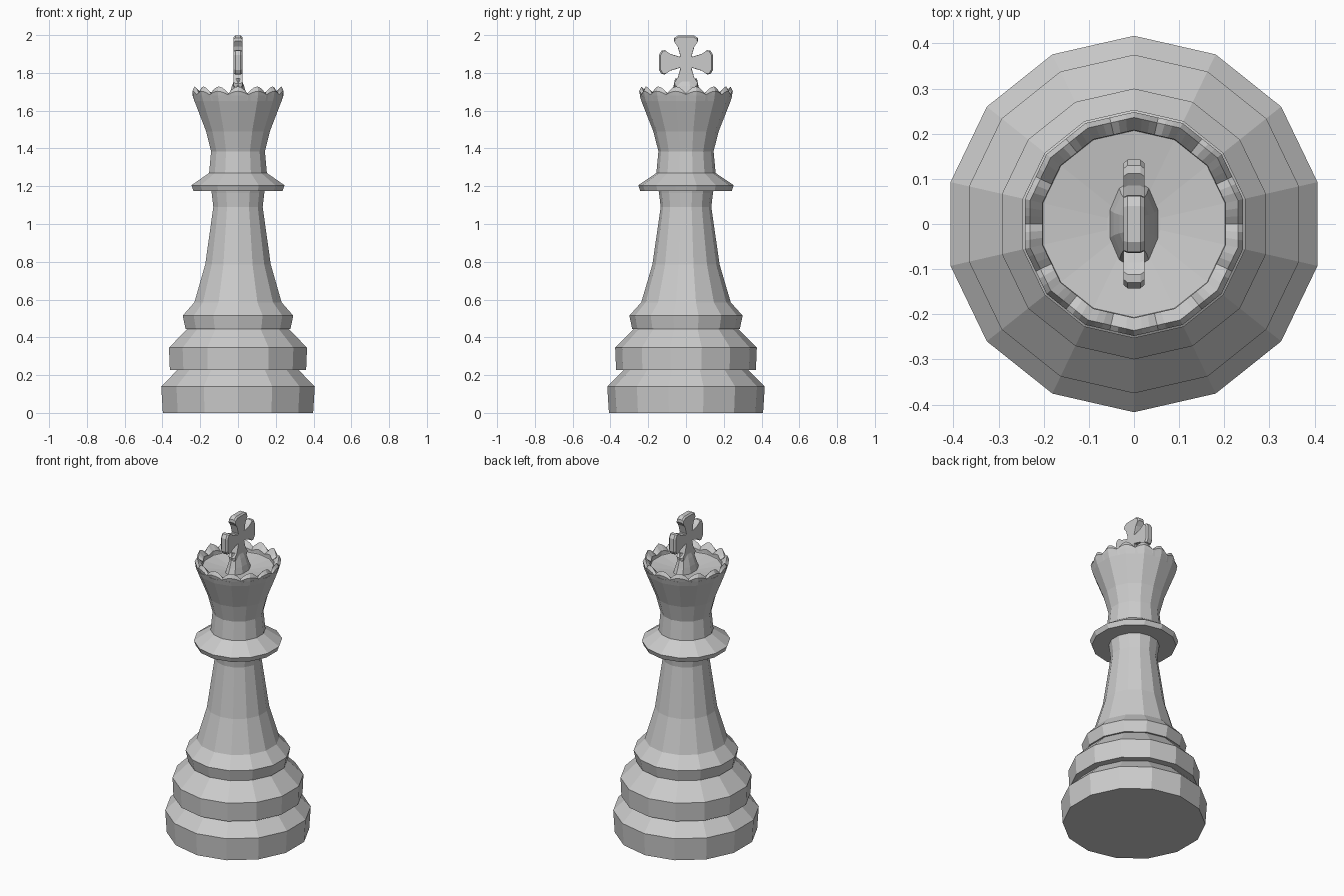
import bpy, bmesh, math

if "Cube" in bpy.data.objects:
    bpy.data.objects.remove(bpy.data.objects["Cube"])

SIDES = 14


def finish(name, bm):
    bmesh.ops.recalc_face_normals(bm, faces=bm.faces)
    me = bpy.data.meshes.new(name)
    bm.to_mesh(me)
    bm.free()
    ob = bpy.data.objects.new(name, me)
    bpy.context.collection.objects.link(ob)
    return ob


def loft(name, rings, cap_start=True, cap_end=True):
    """Skin a list of point rings, optionally capping both ends."""
    bm = bmesh.new()
    loops = [[bm.verts.new(p) for p in ring] for ring in rings]
    n = len(loops[0])
    for a, b in zip(loops, loops[1:]):
        for i in range(n):
            j = (i + 1) % n
            bm.faces.new((a[i], a[j], b[j], b[i]))
    if cap_start:
        bm.faces.new(loops[0])
    if cap_end:
        bmesh.ops.poke(bm, faces=[bm.faces.new(loops[-1])])
    return finish(name, bm)


def ellipse(rx, ry, z, n=SIDES):
    return [(rx * math.sin(2 * math.pi * i / n), ry * math.cos(2 * math.pi * i / n), z)
            for i in range(n)]


def turned(name, profile, **kw):
    return loft(name, [ellipse(r, r, z) for r, z in profile], **kw)


# Turned base, stem, collar and flared head
turned("body", [
    (0.408, 0.0), (0.417, 0.14), (0.328, 0.228), (0.37, 0.228), (0.375, 0.345),
    (0.275, 0.445), (0.285, 0.445), (0.30, 0.515), (0.237, 0.585), (0.178, 0.785),
    (0.134, 1.09), (0.143, 1.165), (0.145, 1.175), (0.242, 1.175), (0.253, 1.205),
    (0.157, 1.27), (0.146, 1.385), (0.173, 1.49), (0.236, 1.65), (0.245, 1.68),
    (0.21, 1.68), (0.207, 1.665), (0.06, 1.645)])

# Scalloped crown rim: one rounded bump centred on each body corner
SUB = 6
BUMP = [1.0, 0.85, 0.5, 0.0, 0.5, 0.85]


def rim(r, z, lift):
    pts = []
    for i in range(SIDES * SUB):
        a = 2 * math.pi * i / (SIDES * SUB)
        off = (a + math.pi / SIDES) % (2 * math.pi / SIDES) - math.pi / SIDES
        off = abs(off) if abs(off) < math.pi / SIDES else math.pi / SIDES
        rr = r * math.cos(math.pi / SIDES) / math.cos(math.pi / SIDES - off)
        pts.append((rr * math.sin(a), rr * math.cos(a), z + lift * BUMP[i % SUB]))
    return pts


loft("crown_rim", [rim(0.208, 1.66, 0), rim(0.236, 1.65, 0), rim(0.248, 1.685, 0.018),
                   rim(0.236, 1.692, 0.036), rim(0.208, 1.68, 0.012),
                   rim(0.208, 1.66, 0)], cap_start=False, cap_end=False)

# Flared foot under the cross
loft("cross_foot", [ellipse(0.056, 0.10, 1.645, 10), ellipse(0.048, 0.082, 1.685, 10),
                    ellipse(0.034, 0.066, 1.73, 10), ellipse(0.018, 0.058, 1.77, 10)])

# Cross with four flared arms: one half arm, mirrored and turned
CZ = 1.856
arm = [(0.030, 0.034), (0.045, 0.085), (0.064, 0.112), (0.062, 0.130), (0.040, 0.143)]
outline = []
for k in range(4):
    c, s = round(math.cos(k * math.pi / 2)), round(math.sin(k * math.pi / 2))
    for w, h in arm + [(-w, h) for w, h in reversed(arm)]:
        outline.append((w * c - h * s, w * s + h * c))


def section(x, inset):
    k = 1 - inset / 0.14
    return [(x, y * k, CZ + z * k) for y, z in outline]


bm = bmesh.new()
layers = [[bm.verts.new(p) for p in section(x, d)]
          for x, d in ((-0.023, 0.008), (-0.014, 0), (0.014, 0), (0.023, 0.008))]
for a, b in zip(layers, layers[1:]):
    for i in range(len(a)):
        j = (i + 1) % len(a)
        bm.faces.new((a[i], a[j], b[j], b[i]))
bm.faces.new(layers[0])
bm.faces.new(layers[-1])
bmesh.ops.remove_doubles(bm, verts=bm.verts, dist=0.0005)
finish("cross", bm)
